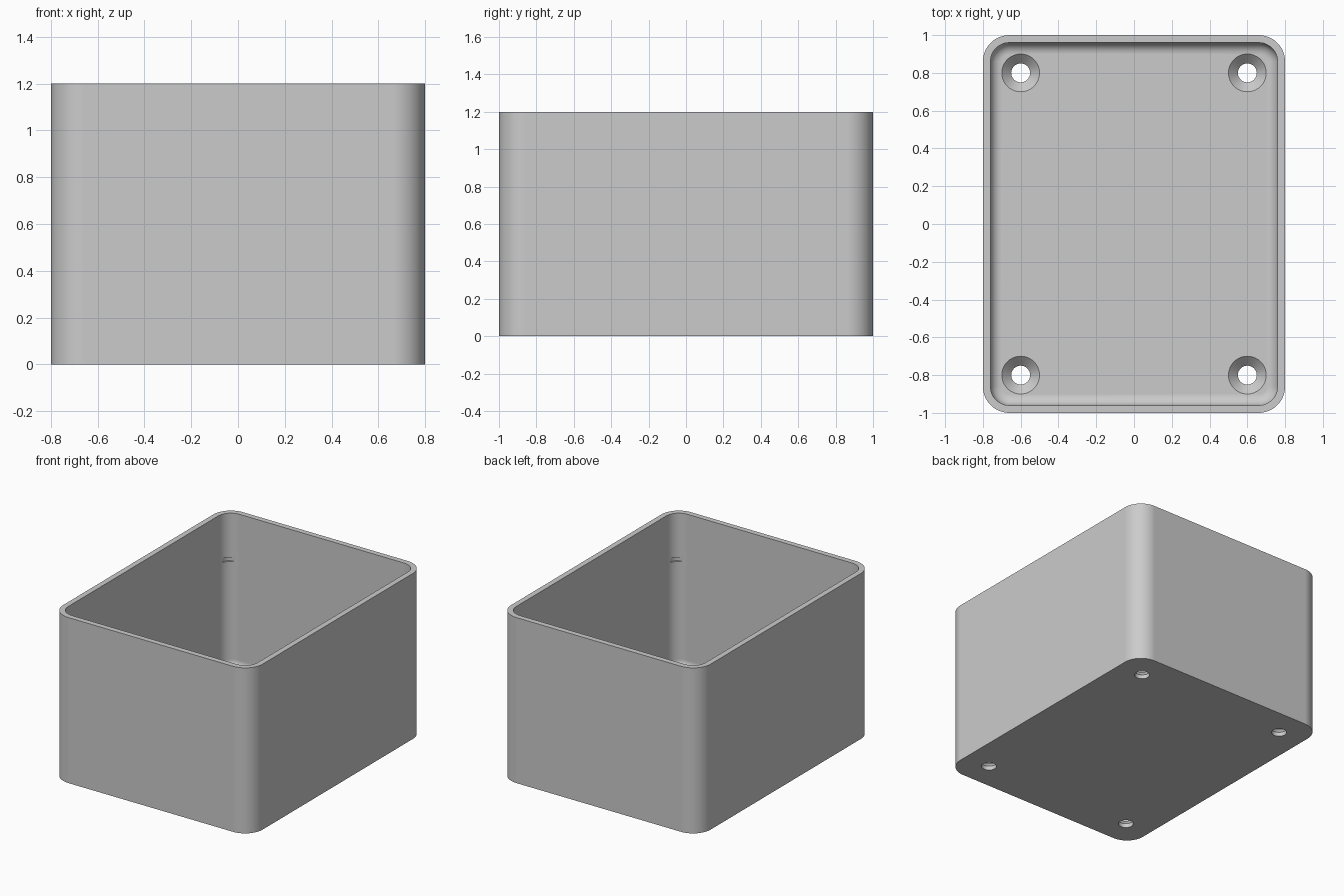
import bpy, bmesh, math

cube = bpy.data.objects.get("Cube")
if cube:
    bpy.data.objects.remove(cube, do_unlink=True)

HALF_X, HALF_Y, HEIGHT = 0.8, 1.0, 1.2
CORNER, WALL, FLOOR, FILLET = 0.14, 0.04, 0.08, 0.06
HOLE_R, SINK_R = 0.05, 0.1

grey = bpy.data.materials.new("light_grey")
grey.use_nodes = True
colour = (0.6, 0.6, 0.6, 1)
grey.diffuse_color = colour
grey.node_tree.nodes["Principled BSDF"].inputs["Base Color"].default_value = colour


def loft(name, rings, close_ends=True):
    """Skin a stack of equal-length point rings into one closed mesh."""
    bm = bmesh.new()
    loops = [[bm.verts.new(p) for p in ring] for ring in rings]
    for a, b in zip(loops, loops[1:]):
        for i in range(len(a)):
            j = (i + 1) % len(a)
            bm.faces.new((a[i], a[j], b[j], b[i]))
    bm.faces.new(loops[0])
    bm.faces.new(loops[-1])
    bmesh.ops.recalc_face_normals(bm, faces=bm.faces)
    mesh = bpy.data.meshes.new(name)
    bm.to_mesh(mesh)
    bm.free()
    mesh.materials.append(grey)
    obj = bpy.data.objects.new(name, mesh)
    bpy.context.collection.objects.link(obj)
    return obj


def rounded_ring(inset, z, steps=12):
    """Rounded rectangle, inset from the outer wall."""
    r = CORNER - inset
    points = []
    for k, (sx, sy) in enumerate(((1, 1), (-1, 1), (-1, -1), (1, -1))):
        for i in range(steps + 1):
            a = math.pi / 2 * (k + i / steps)
            points.append((sx * (HALF_X - CORNER) + r * math.cos(a),
                           sy * (HALF_Y - CORNER) + r * math.sin(a), z))
    return points


def circle_ring(x, y, r, z, sides=40):
    return [(x + r * math.cos(math.tau * i / sides),
             y + r * math.sin(math.tau * i / sides), z) for i in range(sides)]


# Open box: outer wall, rim, inner wall, floor fillet
rings = [rounded_ring(0, 0), rounded_ring(0, HEIGHT), rounded_ring(WALL, HEIGHT)]
for i in range(9):
    a = math.pi / 2 * i / 8
    rings.append(rounded_ring(WALL + FILLET * (1 - math.cos(a)),
                              FLOOR + FILLET * (1 - math.sin(a))))
box = loft("box_shell", rings)

# Countersunk screw holes and shallow corner notches
cutters = []
for sx in (-1, 1):
    for sy in (-1, 1):
        x, y = sx * 0.6, sy * 0.8
        profile = ((HOLE_R, -0.05), (HOLE_R, FLOOR - SINK_R + HOLE_R),
                   (SINK_R, FLOOR), (SINK_R, FLOOR + 0.05))
        cutters.append(loft("screw_hole_cutter",
                            [circle_ring(x, y, r, z) for r, z in profile]))
        x, y = sx * 0.705, sy * 0.905
        cutters.append(loft("corner_notch_cutter",
                            [circle_ring(x, y, HOLE_R, z) for z in (0.85, 0.88)]))

for cutter in cutters:
    cut = box.modifiers.new("cut", "BOOLEAN")
    cut.operation = "DIFFERENCE"
    cut.solver = "EXACT"
    cut.object = cutter

bpy.ops.object.select_all(action="DESELECT")
box.select_set(True)
bpy.context.view_layer.objects.active = box
for modifier in list(box.modifiers):
    bpy.ops.object.modifier_apply(modifier=modifier.name)
for cutter in cutters:
    bpy.data.objects.remove(cutter, do_unlink=True)

# Smooth rounded walls with crisp rims
bpy.ops.object.shade_smooth_by_angle(angle=math.radians(30))
normals = box.modifiers.new("flat_panels", "WEIGHTED_NORMAL")
normals.keep_sharp = True
